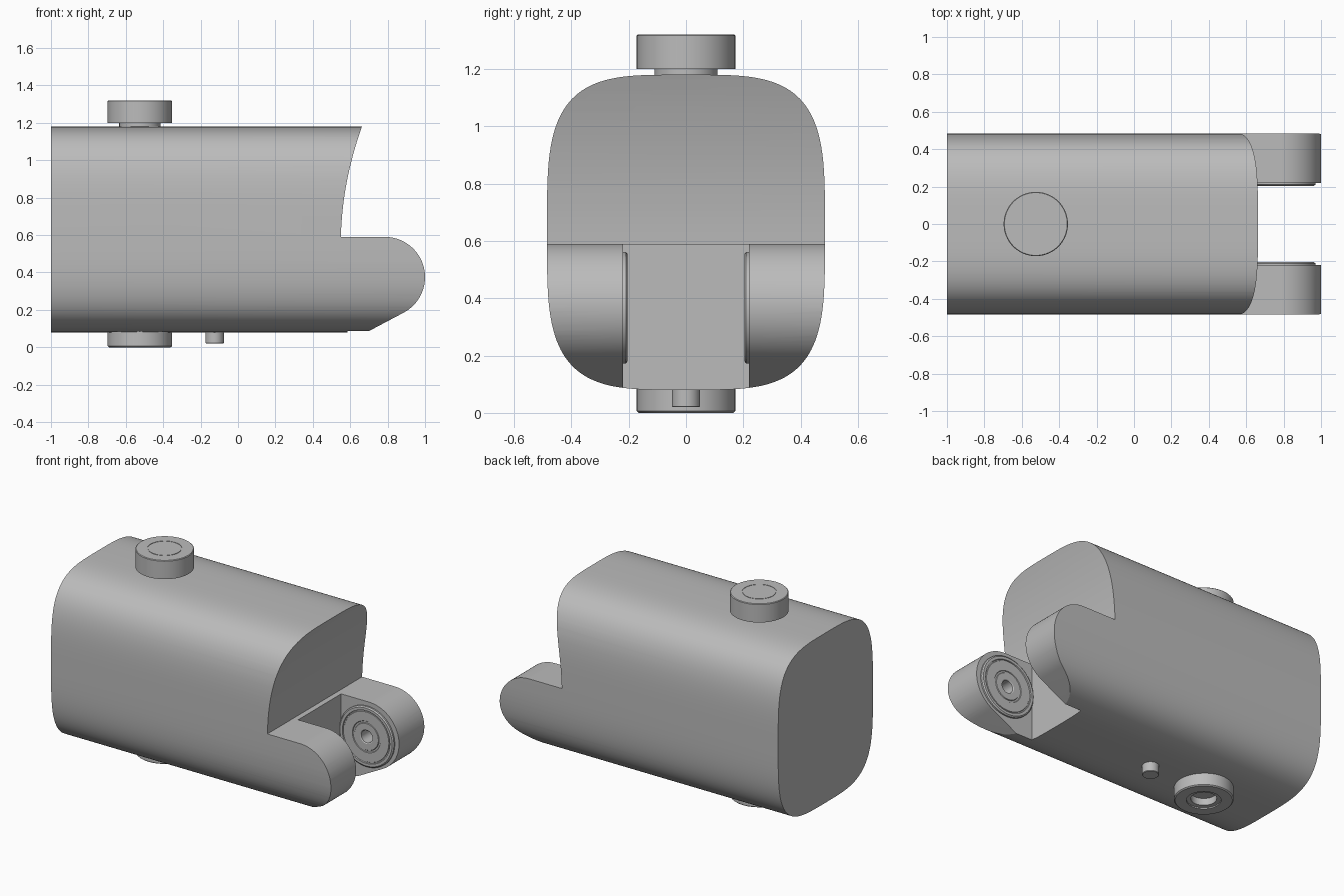
import bpy, bmesh
from math import sin, cos, pi, radians, copysign
from mathutils import Matrix, Vector

cube = bpy.data.objects.get("Cube")
if cube:
    bpy.data.objects.remove(cube, do_unlink=True)

grey = bpy.data.materials.new("satin grey")
grey.use_nodes = True
COLOUR = (0.5, 0.5, 0.5, 1)
grey.diffuse_color = COLOUR
grey.node_tree.nodes["Principled BSDF"].inputs["Base Color"].default_value = COLOUR


def add_object(name, bm):
    bmesh.ops.recalc_face_normals(bm, faces=bm.faces)
    mesh = bpy.data.meshes.new(name)
    bm.to_mesh(mesh)
    bm.free()
    obj = bpy.data.objects.new(name, mesh)
    bpy.context.collection.objects.link(obj)
    mesh.materials.append(grey)
    return obj


def prism(name, outline, offset):
    """Extrude a closed 3D outline along an offset."""
    bm = bmesh.new()
    face = bm.faces.new([bm.verts.new(p) for p in outline])
    new = bmesh.ops.extrude_face_region(bm, geom=[face])["geom"]
    moved = [v for v in new if isinstance(v, bmesh.types.BMVert)]
    bmesh.ops.translate(bm, verts=moved, vec=offset)
    return add_object(name, bm)


def lathe(name, profile, origin, axis, steps=64):
    """Revolve (radius, height) points around an axis."""
    bm = bmesh.new()
    verts = [bm.verts.new((r, 0, h)) for r, h in profile]
    edges = [bm.edges.new(pair) for pair in zip(verts, verts[1:])]
    bmesh.ops.spin(bm, geom=verts + edges, cent=(0, 0, 0), axis=(0, 0, 1),
                   angle=2 * pi, steps=steps)
    bmesh.ops.remove_doubles(bm, verts=bm.verts, dist=1e-5)
    turn = Vector((0, 0, 1)).rotation_difference(Vector(axis)).to_matrix().to_4x4()
    bm.transform(Matrix.Translation(origin) @ turn)
    return add_object(name, bm)


def select_only(obj):
    bpy.ops.object.select_all(action="DESELECT")
    obj.select_set(True)
    bpy.context.view_layer.objects.active = obj


def smooth(obj):
    select_only(obj)
    bpy.ops.object.shade_smooth_by_angle(angle=radians(25))


def carve(obj, cutter, operation):
    select_only(obj)
    mod = obj.modifiers.new("carve", "BOOLEAN")
    mod.object, mod.operation, mod.solver = cutter, operation, "EXACT"
    bpy.ops.object.modifier_apply(modifier=mod.name)
    bpy.data.objects.remove(cutter, do_unlink=True)


# Housing: rounded-square section extruded lengthwise
def rounded(value):
    return copysign(abs(value) ** (2 / 3.8), value)


section = []
for i in range(128):
    a = 2 * pi * (i + 0.5) / 128
    section.append((-1, 0.485 * rounded(cos(a)), 0.63 + 0.55 * rounded(sin(a))))
housing = prism("housing", section, (2.2, 0, 0))

# Side outline: flat underside, round fork tip, shoulder, scooped front
PIVOT_X, PIVOT_Z, TIP = 0.785, 0.375, 0.215
side = [(-1.2, 0), (0.537, 0)]
for i in range(33):
    a = radians(-62 + 152 * i / 32)
    side.append((PIVOT_X + TIP * cos(a), PIVOT_Z + TIP * sin(a)))
for i in range(17):
    t = i / 16
    side.append((0.55 + 0.015 * t + 0.105 * t * t, 0.59 + 0.61 * t))
side.append((-1.2, 1.2))
carve(housing, prism("side_cutter", [(x, -1, z) for x, z in side], (0, 2, 0)), "INTERSECT")

# Slot between the two fork arms
slot = [(0.585, -0.22, -0.1), (1.2, -0.22, -0.1), (1.2, -0.22, 0.62), (0.585, -0.22, 0.62)]
carve(housing, prism("slot_cutter", slot, (0, 0.44, 0)), "DIFFERENCE")

# Bearings with a centre bore on the inside of each arm
bearing = [(0, -0.09), (0.04, -0.09), (0.04, 0.008), (0.046, 0.012),
           (0.085, 0.012), (0.088, 0.008), (0.098, 0.008), (0.101, 0.012),
           (0.16, 0.012), (0.162, 0.009), (0.168, 0.009), (0.17, 0.016),
           (0.187, 0.016), (0.195, 0.01), (0.195, -0.01)]
bore = [(0, -0.1), (0.05, -0.1), (0.05, 0.05), (0, 0.05)]
for label, s in (("left", 1), ("right", -1)):
    origin, axis = (PIVOT_X - 0.01, 0.22 * s, 0.367), (0, -s, 0)
    carve(housing, lathe("bore_cutter", bore, origin, axis, 32), "DIFFERENCE")
    smooth(lathe(label + "_bearing", bearing, origin, axis))
smooth(housing)

# Top knob on a narrow neck, with a fine seam around its cap
knob = [(0, 0.152), (0.098, 0.152), (0.098, 0.149), (0.102, 0.149), (0.102, 0.152),
        (0.168, 0.152), (0.172, 0.148), (0.172, 0.032), (0.11, 0.032), (0.11, -0.02)]
smooth(lathe("top_knob", knob, (-0.525, 0, 1.168), (0, 0, 1)))

# Bottom boss with a stepped socket
boss = [(0, 0.025), (0.075, 0.025), (0.075, 0.07), (0.1, 0.072), (0.1, 0.08),
        (0.165, 0.08), (0.172, 0.074), (0.172, -0.02)]
smooth(lathe("bottom_boss", boss, (-0.525, 0, 0.08), (0, 0, -1)))

# Locating pin under the housing
pin = [(0, 0.06), (0.046, 0.06), (0.049, 0.057), (0.049, -0.02)]
smooth(lathe("locating_pin", pin, (-0.125, 0, 0.08), (0, 0, -1), 32))
